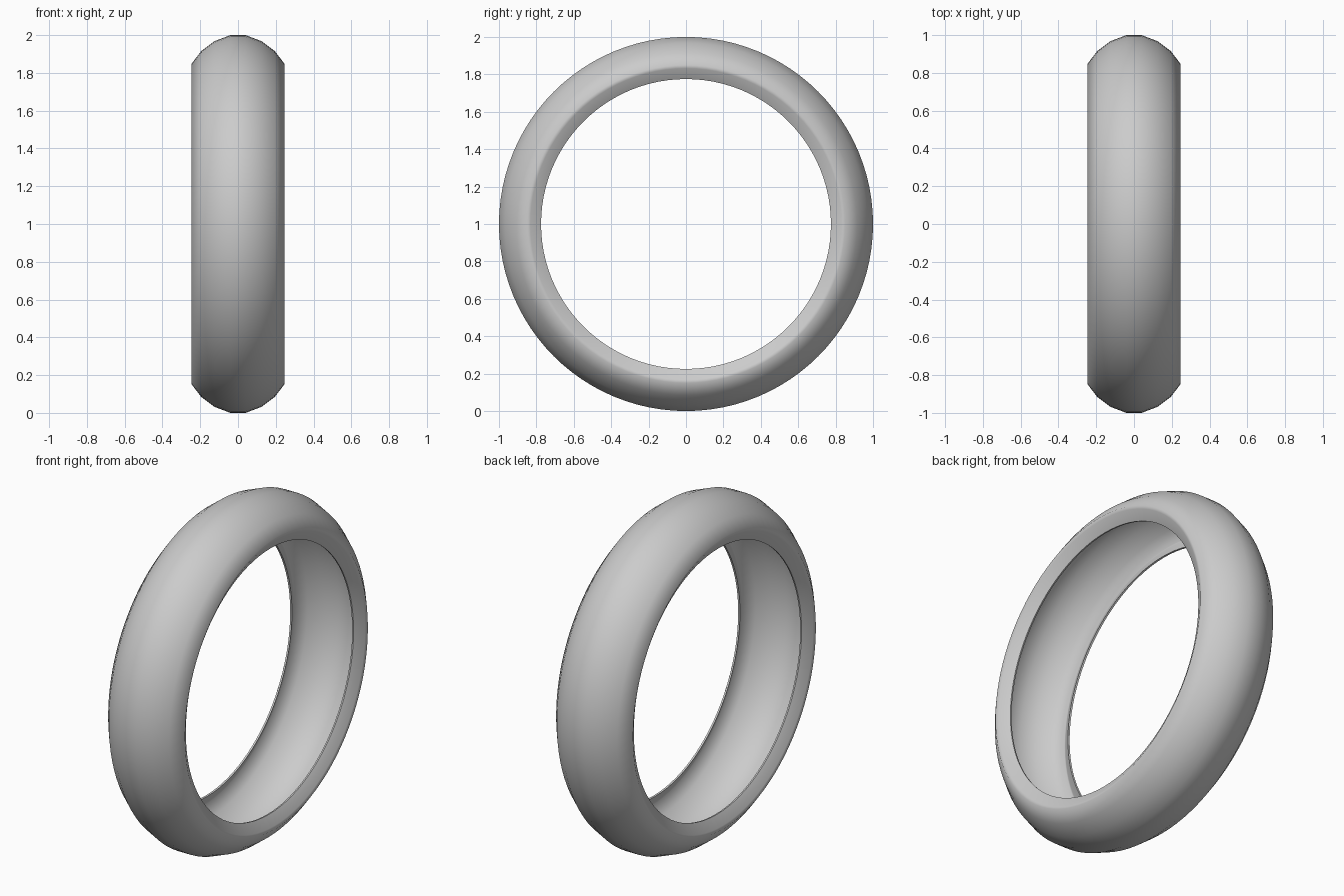
import bpy, bmesh, math

if "Cube" in bpy.data.objects:
    bpy.data.objects.remove(bpy.data.objects["Cube"])

SEGMENTS = 96

# Half cross-sections (x, radius), crown to bead edge: outer skin and hollow inside
outer_half = [(0.04, 1.0), (0.125, 0.968), (0.195, 0.915),
              (0.245, 0.85), (0.24, 0.832), (0.205, 0.775)]
inner_half = [(0.04, 0.985), (0.118, 0.955), (0.184, 0.905),
              (0.23, 0.847), (0.226, 0.835), (0.195, 0.777)]


def full(half):
    """Mirror a half section: -x bead, over the crown, to +x bead."""
    return [(-x, r) for x, r in reversed(half)] + half


# Closed section: over the outer skin, then back along the inside
profile = full(outer_half) + full(inner_half)[::-1]

# Revolve the section around the x axis
bm = bmesh.new()
rings = []
for i in range(SEGMENTS):
    a = 2 * math.pi * i / SEGMENTS
    rings.append([bm.verts.new((x, r * math.sin(a), 1 + r * math.cos(a)))
                  for x, r in profile])
n = len(profile)
for i in range(SEGMENTS):
    a, b = rings[i], rings[(i + 1) % SEGMENTS]
    for j in range(n):
        k = (j + 1) % n
        bm.faces.new((a[j], a[k], b[k], b[j]))
bmesh.ops.recalc_face_normals(bm, faces=bm.faces)
mesh = bpy.data.meshes.new("tyre_ring")
bm.to_mesh(mesh)
bm.free()

# Smooth ring with a crisp bead edge
ring = bpy.data.objects.new("tyre_ring", mesh)
bpy.context.collection.objects.link(ring)
bpy.context.view_layer.objects.active = ring
ring.select_set(True)
bpy.ops.object.shade_smooth_by_angle(angle=math.radians(60))
